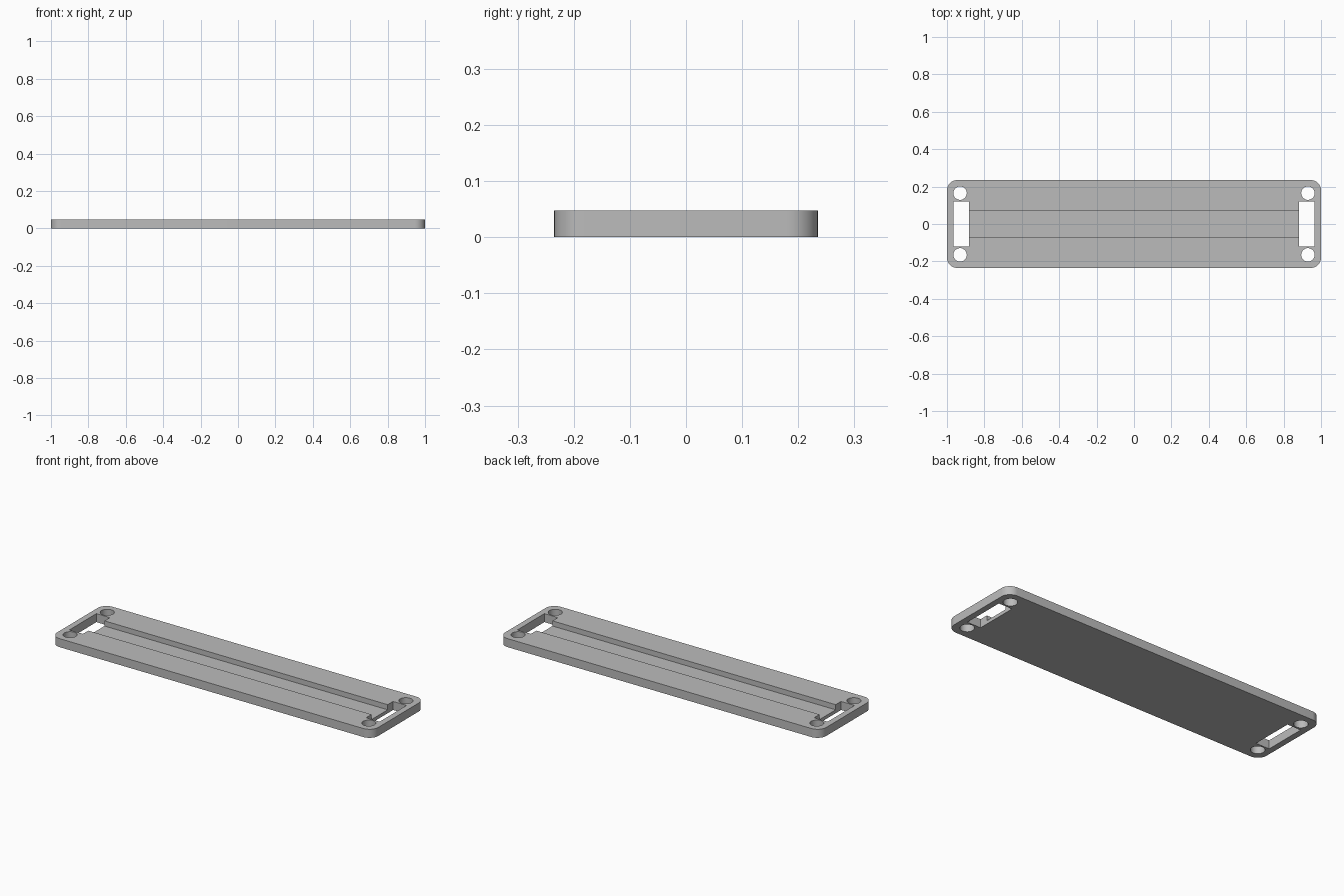
import bpy, bmesh, math
from mathutils import Matrix, Vector

cube = bpy.data.objects.get("Cube")
if cube:
    bpy.data.objects.remove(cube, do_unlink=True)

LENGTH, WIDTH, HEIGHT = 2.0, 0.47, 0.048
CORNER = 0.055
CHANNEL_FLOOR = 0.019

grey = bpy.data.materials.new("plain grey")
grey.use_nodes = True
colour = (0.5, 0.5, 0.5, 1)
grey.diffuse_color = colour
grey.node_tree.nodes["Principled BSDF"].inputs["Base Color"].default_value = colour


def finish(bm, name):
    mesh = bpy.data.meshes.new(name)
    bm.to_mesh(mesh)
    bm.free()
    mesh.materials.append(grey)
    obj = bpy.data.objects.new(name, mesh)
    bpy.context.collection.objects.link(obj)
    return obj


def box(name, low, high, corner=0):
    low, high = Vector(low), Vector(high)
    bm = bmesh.new()
    bmesh.ops.create_cube(bm, size=1)
    bmesh.ops.scale(bm, vec=high - low, verts=bm.verts)
    bmesh.ops.translate(bm, vec=(low + high) / 2, verts=bm.verts)
    if corner:
        upright = [e for e in bm.edges if abs(e.verts[0].co.z - e.verts[1].co.z) > 0.001]
        bmesh.ops.bevel(bm, geom=upright, offset=corner, offset_type='OFFSET',
                        segments=12, profile=0.5, affect='EDGES')
    return finish(bm, name)


def cylinder(name, x, y, radius):
    bm = bmesh.new()
    bmesh.ops.create_cone(bm, cap_ends=True, segments=40, radius1=radius, radius2=radius,
                          depth=0.2, matrix=Matrix.Translation((x, y, 0.02)))
    return finish(bm, name)


# Rounded plate
plate = box("mounting_plate", (-LENGTH / 2, -WIDTH / 2, 0), (LENGTH / 2, WIDTH / 2, HEIGHT), CORNER)

# Long channel, end slots and corner screw holes
cutters = [box("channel_cutter", (-0.92, -0.072, CHANNEL_FLOOR), (0.92, 0.072, 0.1))]
for side in (-1, 1):
    inner, outer = sorted((side * 0.882, side * 0.966))
    cutters.append(box("slot_cutter", (inner, -0.12, -0.1), (outer, 0.12, 0.12)))
    for end in (-1, 1):
        cutters.append(cylinder("screw_hole_cutter", side * 0.93, end * 0.165, 0.036))

bpy.context.view_layer.objects.active = plate
for cutter in cutters:
    cutter.hide_render = True
    cut = plate.modifiers.new("cut", 'BOOLEAN')
    cut.operation = 'DIFFERENCE'
    cut.solver = 'EXACT'
    cut.object = cutter
    bpy.ops.object.modifier_apply(modifier=cut.name)
for cutter in cutters:
    bpy.data.objects.remove(cutter, do_unlink=True)

# Smooth curved walls, crisp edges
bpy.ops.object.select_all(action='DESELECT')
plate.select_set(True)
bpy.ops.object.shade_smooth_by_angle(angle=math.radians(30))
